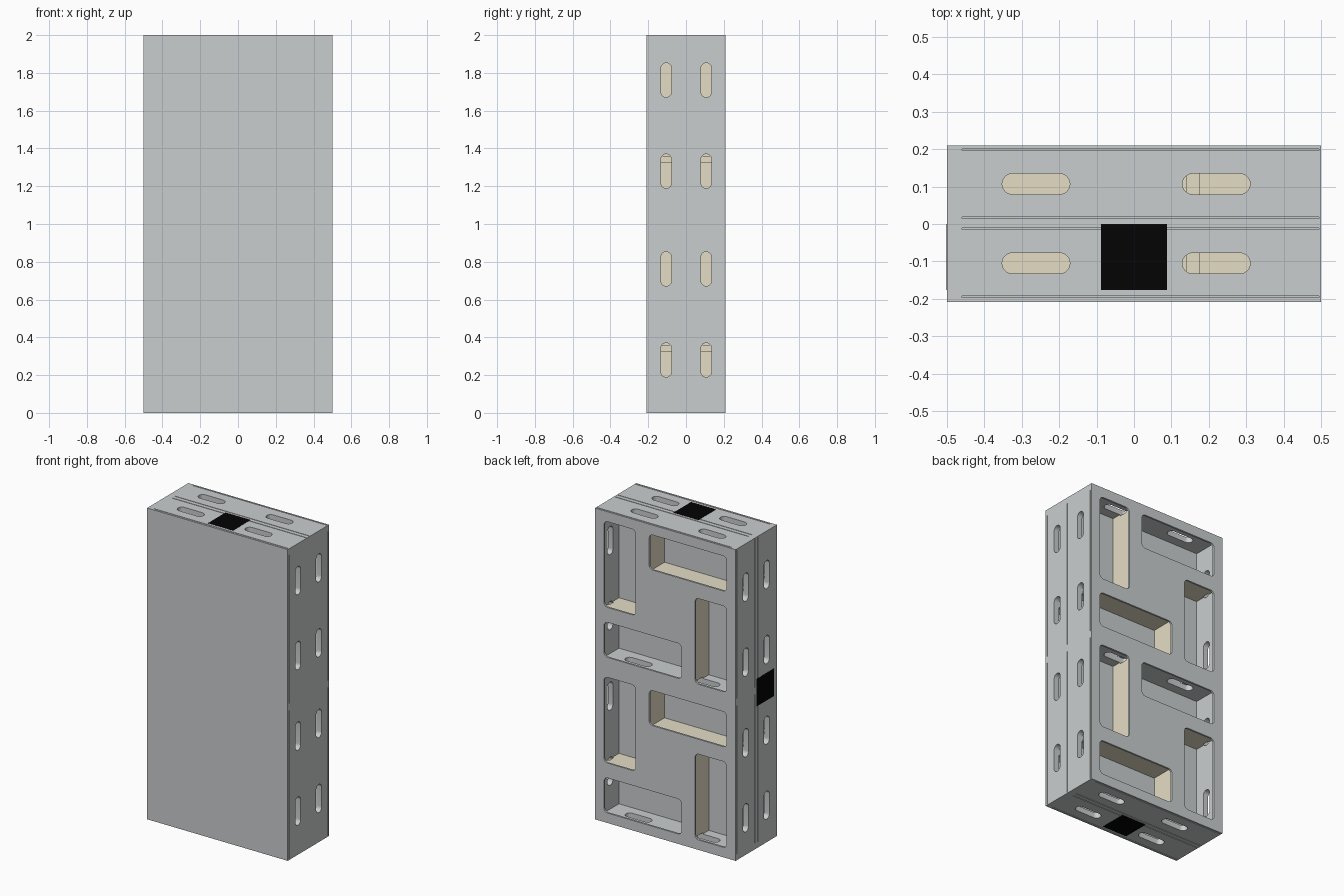
import bpy, bmesh, math
from mathutils import Matrix, Vector

cube = bpy.data.objects.get("Cube")
if cube:
    bpy.data.objects.remove(cube, do_unlink=True)


def material(name, rgb):
    m = bpy.data.materials.new(name)
    m.use_nodes = True
    m.diffuse_color = (*rgb, 1)
    bsdf = next(n for n in m.node_tree.nodes if n.type == 'BSDF_PRINCIPLED')
    bsdf.inputs["Base Color"].default_value = (*rgb, 1)
    return m


GREY = material("shell grey", (0.59, 0.615, 0.62))
BEIGE = material("core beige", (0.78, 0.72, 0.56))
BLACK = material("marker black", (0.001, 0.001, 0.001))

# Axis layouts: profile lies in (u, v) and is extruded along w
FACING_BACK = lambda u, v, w: Vector((u, w, v))
FACING_SIDE = lambda u, v, w: Vector((w, u, v))


def prism(bm, layout, turn, u, v, w, r=0.0):
    """Extruded rectangle with optional rounded corners."""
    pts = []
    steps = 8 if r else 0
    corners = [(u[1], v[1], -1, -1), (u[0], v[1], 1, -1),
               (u[0], v[0], 1, 1), (u[1], v[0], -1, 1)]
    for i, (cu, cv, su, sv) in enumerate(corners):
        for s in range(steps + 1):
            a = math.pi / 2 * (i + (s / steps if steps else 0))
            pts.append((cu + su * r + r * math.cos(a), cv + sv * r + r * math.sin(a)))
    rings = [[bm.verts.new(turn @ layout(p, q, d)) for p, q in pts] for d in w]
    n = len(pts)
    bm.faces.new(rings[0])
    bm.faces.new(rings[1])
    for i in range(n):
        j = (i + 1) % n
        bm.faces.new((rings[0][i], rings[0][j], rings[1][j], rings[1][i]))


def finish(bm, name, location=(0, 0, 0)):
    bmesh.ops.recalc_face_normals(bm, faces=bm.faces)
    mesh = bpy.data.meshes.new(name)
    bm.to_mesh(mesh)
    bm.free()
    ob = bpy.data.objects.new(name, mesh)
    ob.location = location
    bpy.context.scene.collection.objects.link(ob)
    return ob


# Cutters for one module: plate seams, pinwheel chambers, their rounded
# openings through the plates, and long slots through the outer walls
WALL, LIP = 0.464, 0.198
seams, chambers, openings, slots = (bmesh.new() for _ in range(4))
for k in range(4):
    turn = Matrix.Rotation(-k * math.pi / 2, 3, 'Y')
    for y in (-0.195, -0.013, 0.017, LIP):
        prism(seams, FACING_SIDE, turn, (y - 0.002, y + 0.002), (-0.495, 0.46), (0.494, 0.52))
    for y in ((-0.195, -0.012), (0.018, LIP)):
        prism(chambers, FACING_BACK, turn, (0.175, WALL), (-0.14, WALL), y)
    for y in ((-0.02, 0.005), (0.19, 0.25)):
        prism(openings, FACING_BACK, turn, (0.211, 0.436), (-0.115, 0.436), y, 0.027)
    for y in (-0.105, 0.107):
        for z in (-0.22, 0.262):
            prism(slots, FACING_SIDE, turn, (y - 0.0275, y + 0.0275),
                  (z - 0.0905, z + 0.0905), (0.455, 0.53), 0.0273)
cutters = [finish(seams, "seam_cutter"), finish(chambers, "chamber_cutter"),
           finish(openings, "opening_cutter"), finish(slots, "slot_cutter")]

# Module block with the cutters subtracted
body = bmesh.new()
prism(body, FACING_BACK, Matrix.Identity(3), (-0.5, 0.5), (-0.5, 0.5), (-0.209, 0.21))
block = finish(body, "lower_module")
for c in cutters:
    mod = block.modifiers.new(c.name, 'BOOLEAN')
    mod.operation, mod.solver, mod.object = 'DIFFERENCE', 'EXACT', c
bpy.context.view_layer.update()
mesh = bpy.data.meshes.new_from_object(block.evaluated_get(bpy.context.evaluated_depsgraph_get()))
block.modifiers.clear()
block.data = mesh
for c in cutters:
    bpy.data.objects.remove(c, do_unlink=True)

# Inner chamber walls are beige, the shell and plates are grey
mesh.materials.clear()
mesh.materials.append(GREY)
mesh.materials.append(BEIGE)
for p in mesh.polygons:
    c, n = p.center, p.normal
    along = abs(c.x if abs(n.x) > abs(n.z) else c.z)
    inside = max(abs(c.x), abs(c.z)) < WALL - 0.002
    p.material_index = int(abs(n.y) < 0.5 and inside and along < 0.459 and c.y < LIP)

bpy.ops.object.select_all(action='DESELECT')
block.select_set(True)
bpy.context.view_layer.objects.active = block
bpy.ops.object.shade_smooth_by_angle(angle=math.radians(30))

# Stack two identical modules
block.location.z = 0.5
upper = bpy.data.objects.new("upper_module", mesh)
upper.location.z = 1.5
bpy.context.scene.collection.objects.link(upper)

# Black marker plates on the top, bottom and one side
for name, angle, dist in (("top_marker", -90, 1), ("bottom_marker", 90, 1),
                          ("side_marker", 180, 0.5)):
    bm = bmesh.new()
    prism(bm, FACING_SIDE, Matrix.Rotation(math.radians(angle), 3, 'Y'),
          (-0.177, 0.0), (-0.088, 0.088), (dist - 0.003, dist + 0.0015))
    finish(bm, name, (0, 0, 1)).data.materials.append(BLACK)
